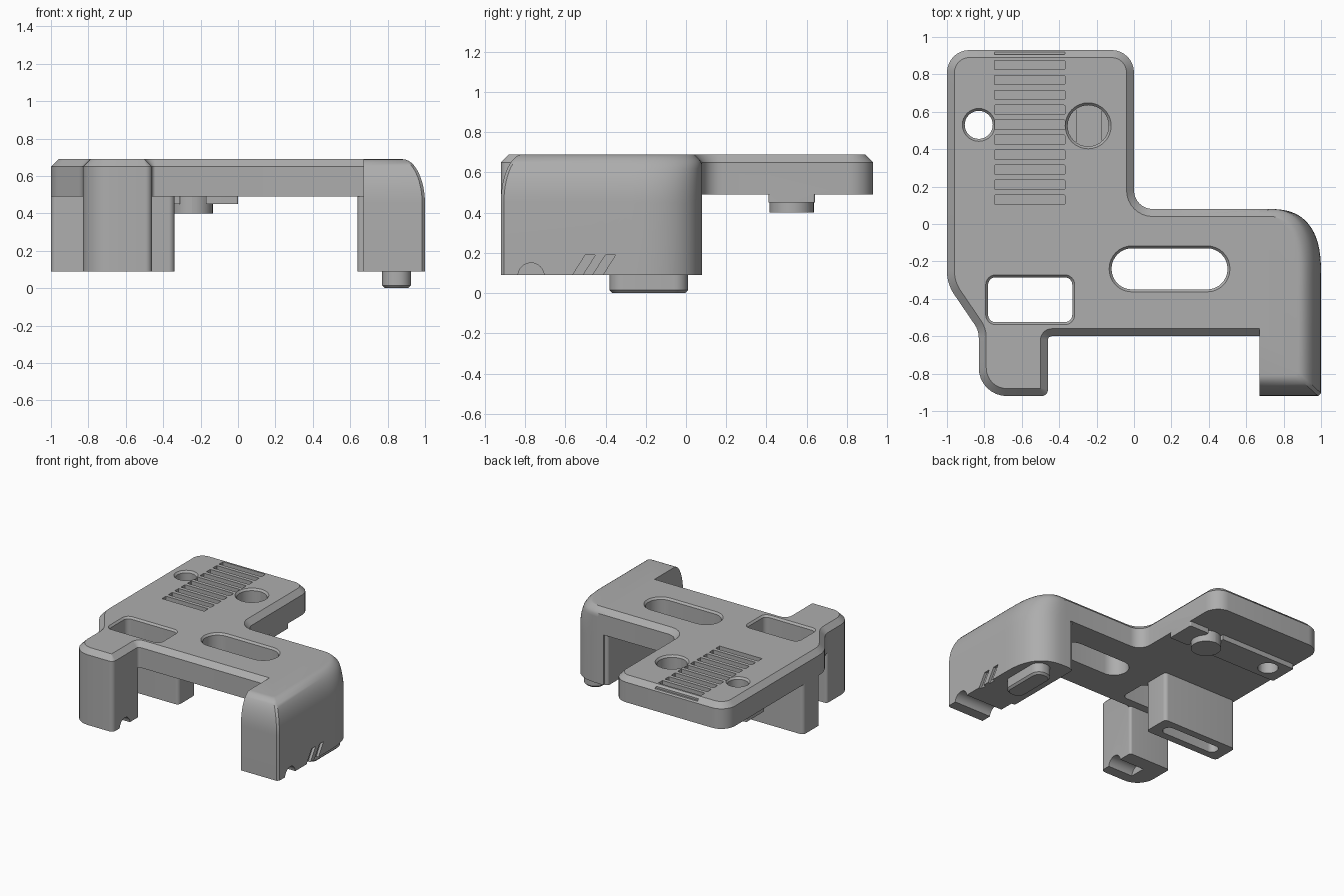
import bpy, bmesh
from math import cos, sin, pi, tan, acos
from mathutils import Vector

cube = bpy.data.objects.get("Cube")
if cube:
    bpy.data.objects.remove(cube, do_unlink=True)

grey = bpy.data.materials.new("plain grey")
grey.use_nodes = True
grey.diffuse_color = (0.42, 0.42, 0.42, 1)
grey.node_tree.nodes["Principled BSDF"].inputs["Base Color"].default_value = grey.diffuse_color

TOP, UNDER, BASE, CH = 0.69, 0.49, 0.09, 0.04


def loft(name, rings):
    """Solid from matching rings of 3D points, capped at both ends."""
    bm = bmesh.new()
    loops = [[bm.verts.new(p) for p in ring] for ring in rings]
    n = len(loops[0])
    for a, b in zip(loops, loops[1:]):
        for i in range(n):
            j = (i + 1) % n
            bm.faces.new((a[i], a[j], b[j], b[i]))
    bm.faces.new(loops[0][::-1])
    bm.faces.new(loops[-1])
    bmesh.ops.recalc_face_normals(bm, faces=bm.faces)
    mesh = bpy.data.meshes.new(name)
    bm.to_mesh(mesh)
    bm.free()
    mesh.materials.append(grey)
    ob = bpy.data.objects.new(name, mesh)
    bpy.context.collection.objects.link(ob)
    return ob


def at(ring, z):
    return [(x, y, z) for x, y in ring]


def rounded(corners, inset=0.0, seg=8):
    """Counter-clockwise outline (x, y, radius) with filleted corners, moved inward."""
    pts = [Vector(c[:2]) for c in corners]
    ring = []
    for i, p in enumerate(pts):
        d1 = (p - pts[i - 1]).normalized()
        d2 = (pts[(i + 1) % len(pts)] - p).normalized()
        n1, n2 = Vector((-d1.y, d1.x)), Vector((-d2.y, d2.x))
        q = p + (n1 + n2) * inset / (1 + n1.dot(n2))
        turn = d1.x * d2.y - d1.y * d2.x
        side = 1 if turn > 0 else -1
        r = max(corners[i][2] - side * inset, 0.004)
        ang = acos(max(-1, min(1, d1.dot(d2))))
        start = q - d1 * r * tan(ang / 2)
        for k in range(seg + 1):
            a = ang * k / seg
            ring.append(tuple(start + d1 * r * sin(a) + n1 * side * r * (1 - cos(a))))
    return ring


def rrect(x0, x1, y0, y1, r, grow=0.0):
    return rounded([(x0, y0, r), (x1, y0, r), (x1, y1, r), (x0, y1, r)], -grow)


def block(name, ring, z0, z1):
    return loft(name, [at(ring, z0), at(ring, z1)])


def boolean(target, tool, kind):
    tool.hide_render = True
    m = target.modifiers.new(kind, "BOOLEAN")
    m.operation, m.object, m.solver = kind, tool, "EXACT"
    bpy.context.view_layer.objects.active = target
    bpy.ops.object.modifier_apply(modifier=m.name)
    bpy.data.objects.remove(tool, do_unlink=True)


# Top plate with chamfered rim; its outline includes the top of the small leg
outline = [(-1, 0.93, 0.12), (-1, -0.32, 0.22), (-0.83, -0.57, 0.12), (-0.83, -0.92, 0.15),
           (-0.46, -0.92, 0.035), (-0.46, -0.6, 0.02), (0.72, -0.6, 0), (0.72, 0.08, 0),
           (0, 0.08, 0.1), (0, 0.93, 0.12)]
body = loft("bracket_body", [at(rounded(outline), UNDER), at(rounded(outline), TOP - CH),
                             at(rounded(outline, CH), TOP)])

# Small front leg
leg = rounded([(-0.46, -0.59, 0.02), (-0.83, -0.59, 0.02), (-0.83, -0.92, 0.15), (-0.46, -0.92, 0.035)])
boolean(body, block("small_leg", leg, BASE, UNDER + 0.05), "UNION")

# Hollow post under the plate
boolean(body, block("post", rrect(-1, -0.34, -0.265, -0.05, 0.03), BASE, UNDER + 0.05), "UNION")


# Large side leg, its outer and front shoulders rolled over
def side_ring(z, a, c):
    b = max(0, z - (TOP - CH))
    ring = [(0.67, -0.92 + c), (0.985 - a, -0.92 + c), (1 - a, -0.905 + c)]
    for k in range(17):
        t = pi / 2 * k / 16
        ring.append((0.72 + (0.28 - a) * max(cos(t), 0) ** 0.77,
                     -0.27 + (0.35 - b) * sin(t) ** 0.77))
    ring.append((0.67, 0.08 - b))
    return at(ring, z)


rings = [side_ring(BASE, 0, 0)]
for k in range(13):
    t = pi / 2 * k / 12
    rings.append(side_ring(0.45 + 0.24 * sin(t), 0.12 * (1 - cos(t)), 0.11 * (1 - cos(t))))
boolean(body, loft("side_leg", rings), "UNION")
boolean(body, block("side_leg_inner", rrect(0.64, 0.75, -0.59, 0.07, 0.02), BASE, UNDER + 0.04), "UNION")

# Rail under the tab, split by a gap
boolean(body, block("rail", rrect(-0.98, 0, 0.41, 0.64, 0.01), 0.45, UNDER + 0.04), "UNION")
boolean(body, block("rail_gap", rrect(-0.31, -0.17, 0.38, 0.67, 0.005), 0.4, UNDER), "DIFFERENCE")

# Through holes with a small flared rim
holes = [(-0.905, -0.755, 0.455, 0.605, 0.075), (-0.355, -0.135, 0.415, 0.635, 0.11),
         (-0.12, 0.5, -0.35, -0.13, 0.109), (-0.78, -0.33, -0.525, -0.285, 0.04)]
for h in holes:
    cut = loft("hole", [at(rrect(*h), 0.4), at(rrect(*h), TOP - 0.015),
                        at(rrect(*h, 0.013), TOP), at(rrect(*h, 0.013), TOP + 0.05)])
    boolean(body, cut, "DIFFERENCE")

# Blind slot in the post
boolean(body, block("post_slot", rrect(-0.92, -0.42, -0.205, -0.11, 0.045), 0, 0.38), "DIFFERENCE")

# Grip grooves across the tab
for i in range(11):
    y = 0.13 + 0.08 * i
    groove = rrect(-0.745, -0.37, y - 0.025, y + 0.025, 0.002)
    boolean(body, block("groove", groove, TOP - 0.03, TOP + 0.05), "DIFFERENCE")


# Cuts running sideways: round notches below both legs, slanted marks on the side leg
def sideways(profile, x0, x1):
    cut = loft("side_cut", [[(x, y, z) for y, z in profile] for x in (x0, x1)])
    boolean(body, cut, "DIFFERENCE")


arch = [(-0.77 + 0.065 * cos(pi * k / 16), 0.085 + 0.065 * sin(pi * k / 16)) for k in range(17)]
arch += [(-0.835, 0.02), (-0.705, 0.02)]
sideways(arch, 0.6, 1.1)
sideways(arch, -0.68, -0.4)
for y in (-0.57, -0.47):
    sideways([(y, BASE - 0.01), (y + 0.05, BASE - 0.01), (y + 0.12, 0.19), (y + 0.07, 0.19)], 0.98, 1.1)

# Locating foot under the side leg
foot_box = (0.77, 0.925, -0.38, 0.01, 0.07)
foot = loft("locating_foot", [at(rrect(*foot_box, -0.015), 0), at(rrect(*foot_box), 0.015),
                              at(rrect(*foot_box), BASE + 0.01)])

for ob in (body, foot):
    bpy.ops.object.select_all(action="DESELECT")
    ob.select_set(True)
    bpy.context.view_layer.objects.active = ob
    bpy.ops.object.shade_smooth_by_angle(angle=pi / 6)
